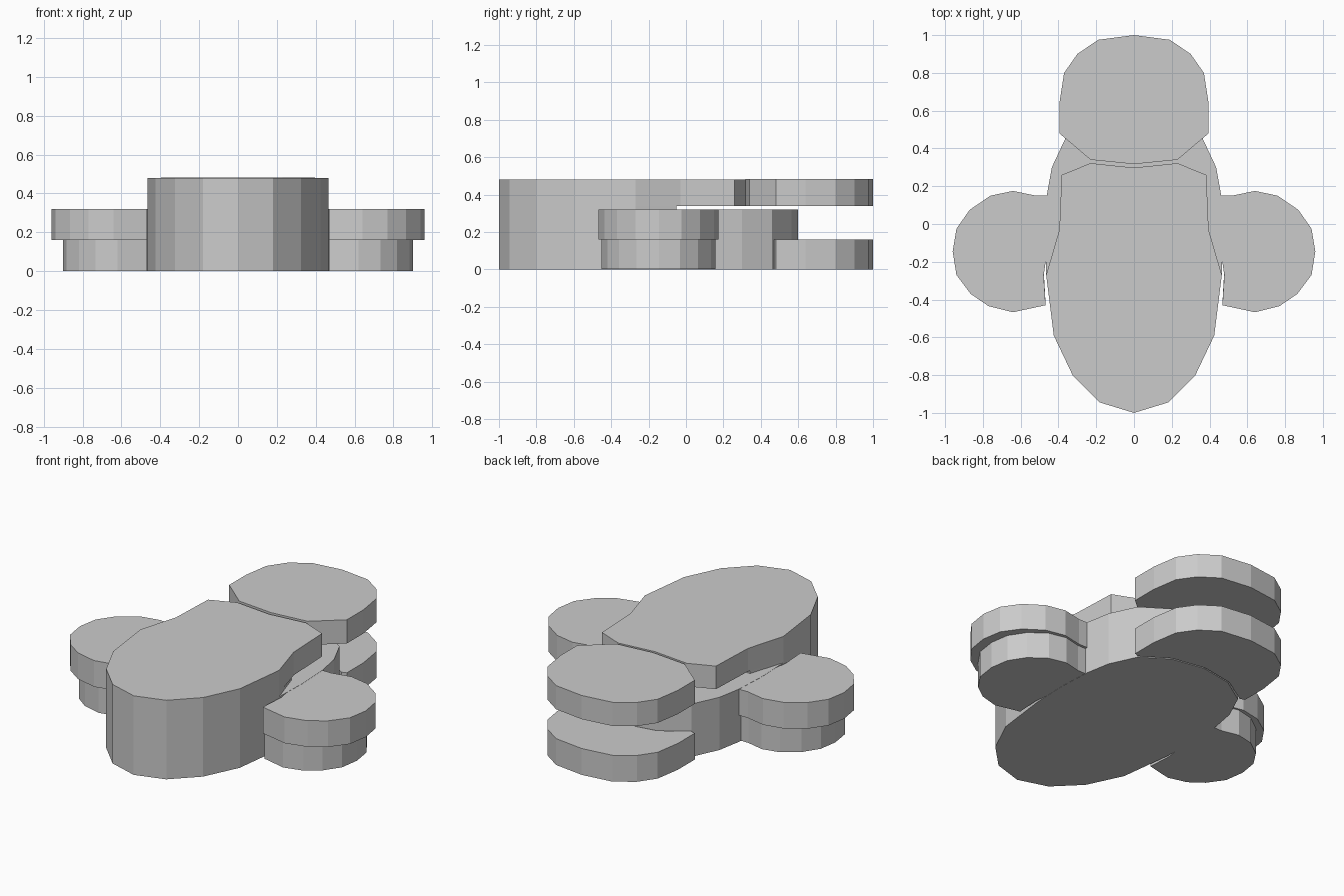
import bpy
import bmesh

if "Cube" in bpy.data.objects:
    bpy.data.objects.remove(bpy.data.objects["Cube"])


def prism(name, outline, z0, z1):
    """Flat-faced slab extruded from a closed outline."""
    bm = bmesh.new()
    face = bm.faces.new([bm.verts.new((x, y, z0)) for x, y in outline])
    res = bmesh.ops.extrude_face_region(bm, geom=[face])
    top = [v for v in res["geom"] if isinstance(v, bmesh.types.BMVert)]
    bmesh.ops.translate(bm, verts=top, vec=(0, 0, z1 - z0))
    bmesh.ops.recalc_face_normals(bm, faces=bm.faces)
    mesh = bpy.data.meshes.new(name)
    bm.to_mesh(mesh)
    bm.free()
    obj = bpy.data.objects.new(name, mesh)
    bpy.context.collection.objects.link(obj)
    return obj


def mirrored(half):
    """Complete a right-half outline across x = 0."""
    return half + [(-x, y) for x, y in reversed(half) if x > 0]


# Shared front arc of the body
front = [(0, -1), (.18, -.945), (.325, -.8), (.425, -.59), (.465, -.27)]

# Egg-shaped base of the body
base = front + [(.472, -.05), (.462, .15), (.435, .3), (.36, .46), (.2, .565), (0, .6)]
prism("body_base", mirrored(base), 0, .32)

# Short neck joining base and top, open towards the back
prism("body_neck", mirrored(front + [(.395, -.05), (0, -.05)]), .32, .34)

# Overhanging body top
top = front + [(.395, -.03), (.383, .26), (.23, .322), (0, .298)]
prism("body_top", mirrored(top), .34, .48)

# Back petals, lower one notched around the base
back = [(0, 1), (.19, .975), (.3, .9), (.37, .8), (.395, .64), (.395, .48)]
prism("back_petal_upper", mirrored(back + [(.23, .34), (0, .317)]), .338, .482)
prism("back_petal_lower", mirrored(back + [(.365, .47), (.205, .572), (0, .608)]), 0, .16)

# Side petals: a wide slab above a smaller one
side = [(.405, .13), (.46, .15), (.52, .15), (.64, .175), (.76, .15), (.87, .075),
        (.94, -.025), (.96, -.145), (.94, -.27), (.865, -.37), (.77, -.435),
        (.64, -.467), (.468, -.43), (.478, -.27), (.46, -.15), (.405, -.03)]
small = [(.47 + (x - .47) * .88, -.15 + (y + .15) * .95) for x, y in side]
for label, s in (("right", 1), ("left", -1)):
    prism(f"{label}_petal_upper", [(s * x, y) for x, y in side], .16, .319)
    prism(f"{label}_petal_lower", [(s * x, y) for x, y in small], .001, .16)
